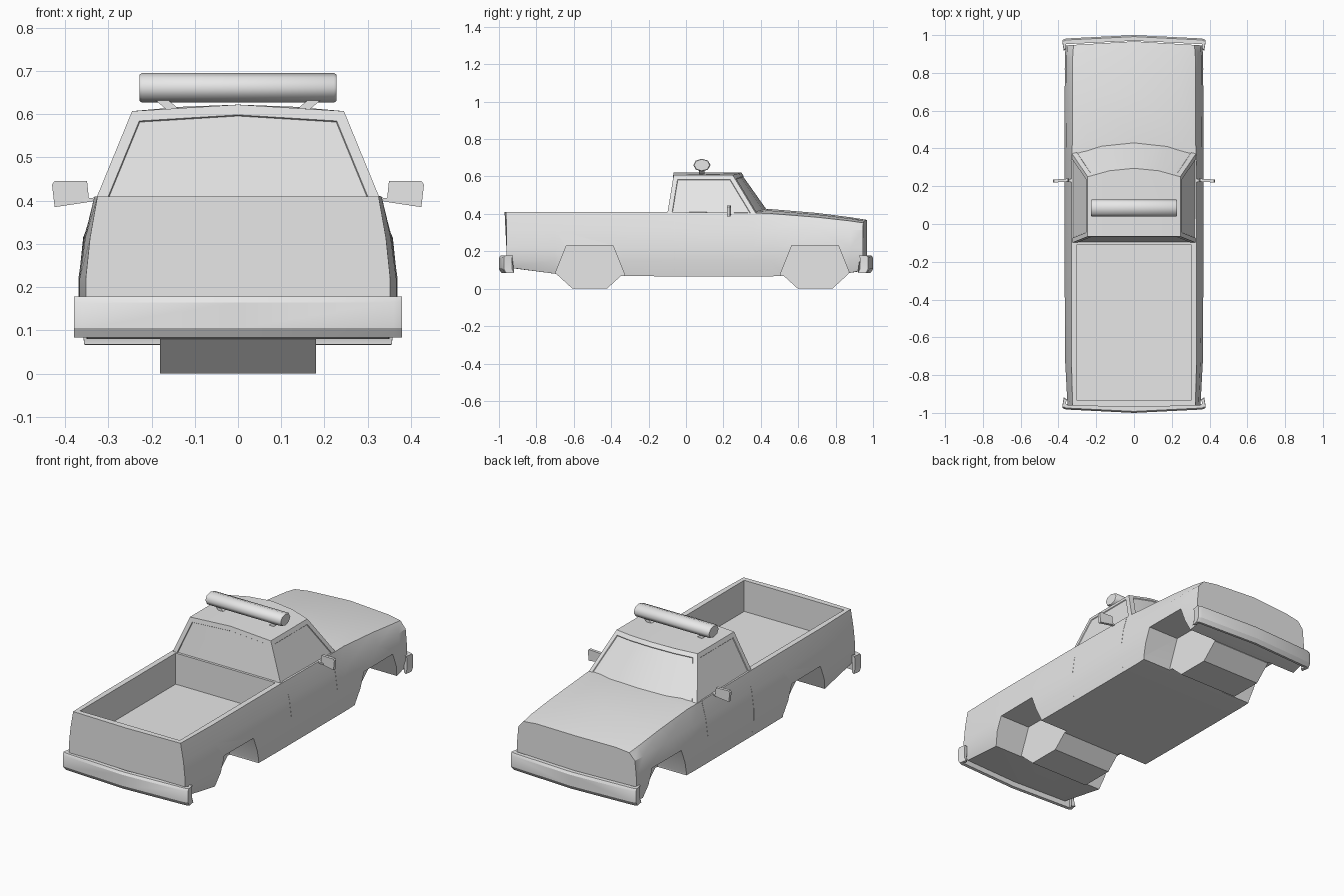
import bpy, bmesh, math
from mathutils import Vector

if "Cube" in bpy.data.objects:
    bpy.data.objects.remove(bpy.data.objects["Cube"])

paint = bpy.data.materials.new("light grey")
paint.diffuse_color = (0.8, 0.8, 0.8, 1)
paint.use_nodes = True
paint.node_tree.nodes["Principled BSDF"].inputs["Base Color"].default_value = paint.diffuse_color


def finish(name, bm, angle=35):
    bmesh.ops.remove_doubles(bm, verts=bm.verts, dist=1e-5)
    bmesh.ops.recalc_face_normals(bm, faces=bm.faces)
    me = bpy.data.meshes.new(name)
    bm.to_mesh(me)
    bm.free()
    ob = bpy.data.objects.new(name, me)
    bpy.context.collection.objects.link(ob)
    me.materials.append(paint)
    me.shade_smooth()
    me.set_sharp_from_angle(angle=math.radians(angle))
    return ob


def loft(name, rings, angle=35):
    """Skin closed rings and cap both ends."""
    bm = bmesh.new()
    vs = [[bm.verts.new(p) for p in r] for r in rings]
    n = len(vs[0])
    for a, b in zip(vs, vs[1:]):
        for i in range(n):
            bm.faces.new((a[i], a[(i + 1) % n], b[(i + 1) % n], b[i]))
    bm.faces.new(vs[0])
    bm.faces.new(vs[-1])
    return finish(name, bm, angle)


def prism(name, yz, x0, x1):
    return loft(name, [[(x, y, z) for y, z in yz] for x in (x0, x1)])


def box(name, lo, hi):
    yz = [(lo[1], lo[2]), (hi[1], lo[2]), (hi[1], hi[2]), (lo[1], hi[2])]
    return prism(name, yz, lo[0], hi[0])


# Body shell: y, bottom z, half widths (bottom, belt, shoulder, top), top edge z, centre z
stations = [
    (-0.96, .115, .33, .352, .342, .325, .41, .41),
    (-0.70, .08, .35, .366, .353, .332, .41, .41),
    (-0.34, .068, .355, .368, .355, .332, .41, .41),
    (-0.09, .066, .355, .368, .355, .332, .41, .41),
    (0.36, .066, .355, .368, .355, .33, .405, .42),
    (0.45, .066, .355, .368, .357, .325, .402, .426),
    (0.70, .075, .355, .368, .358, .325, .382, .405),
    (0.88, .085, .35, .366, .357, .325, .362, .382),
    (0.945, .10, .345, .362, .353, .32, .352, .368),
]
rings = []
for y, zb, xb, xm, xs, xt, zt, zc in stations:
    half = [(0, zb), (xb, zb), (xm, .15), (xm, .22), (xs, .315), (xt, zt),
            (xt * .75, zt + (zc - zt) * .65), (0, zc)]
    ring = half + [(-x, z) for x, z in half[-2:0:-1]]
    bow = .022 if y > .9 else (-.01 if y < -.9 else 0)
    rings.append([(x, y + bow * (1 - abs(x) / .37), z) for x, z in ring])
body = loft("body_shell", rings, 32)

# Cut the load bed and four wheel arches
cutters = [box("bed_cutter", (-.302, -.935, .24), (.302, -.108, .6))]
for yc in (-.515, .69):
    arch = [(yc - .19, .0), (yc - .185, .08), (yc - .125, .23),
            (yc + .125, .23), (yc + .185, .08), (yc + .19, .0)]
    for s in (-1, 1):
        cutters.append(prism("arch_cutter", arch, s * .18, s * .5))
for c in cutters:
    c.hide_render = True
    m = body.modifiers.new("cut", 'BOOLEAN')
    m.operation, m.object, m.solver = 'DIFFERENCE', c, 'EXACT'
bpy.context.view_layer.update()
dg = bpy.context.evaluated_depsgraph_get()
cut = bpy.data.meshes.new_from_object(body.evaluated_get(dg))
body.modifiers.clear()
body.data = cut
cut.shade_smooth()
cut.set_sharp_from_angle(angle=math.radians(32))
for c in cutters:
    bpy.data.objects.remove(c)

# Axle housings between the arches, reaching the ground
for label, yc in (("rear", -.515), ("front", .69)):
    prism(label + "_axle_housing", [(yc - .18, .08), (yc - .092, 0), (yc + .092, 0),
          (yc + .18, .08), (yc + .12, .2), (yc - .12, .2)], -.18, .18)

# Cab with recessed windows
base = [(0, -.1, .40), (.33, -.1, .40), (.33, .375, .40), (.18, .428, .40), (0, .452, .40)]
roof = [(0, -.066, .622), (.245, -.066, .607), (.245, .25, .607), (.13, .282, .617), (0, .295, .622)]
bm = bmesh.new()


def mirrored(pts):
    right = [bm.verts.new(p) for p in pts]
    left = [bm.verts.new((-p[0], p[1], p[2])) if p[0] else right[i]
            for i, p in enumerate(pts)]
    return right, left


panes = {"rear": [], "right": [], "left": [], "front": []}
for b, t, side in zip(mirrored(base), mirrored(roof), ("right", "left")):
    for i, key in enumerate(("rear", side, "front", "front")):
        panes[key].append(bm.faces.new((b[i], b[i + 1], t[i + 1], t[i])))
    bm.faces.new((t[0], t[1], t[2], t[3], t[4]))
bmesh.ops.recalc_face_normals(bm, faces=bm.faces)
for key, faces in panes.items():
    bmesh.ops.inset_region(bm, faces=faces, thickness=.024, depth=0, use_even_offset=True)
    bmesh.ops.inset_region(bm, faces=faces, thickness=.002, depth=-.004, use_even_offset=True)
finish("cab", bm, 30)


# Bumpers: bowed bars with ends wrapping around the body
def bumper(name, s):
    path = [(-.372, .93), (-.379, .972), (-.36, .98), (0, .998),
            (.36, .98), (.379, .972), (.372, .93)]
    rs = []
    for x, y in path:
        end = abs(x) > .365
        inx = x - math.copysign(.018, x) if end else x
        iny = y if y < .95 else y - .028
        mx, my = (x, y) if y < .95 else (x, y + .002)
        rs.append([(inx, s * iny, .085), (x, s * (y - .012), .083), (mx, s * my, .105),
                   (mx, s * my, .165), (x, s * (y - .006), .178), (inx, s * iny, .178)])
    loft(name, rs, 30)


bumper("front_bumper", 1)
bumper("rear_bumper", -1)

# Roof light bar with feet
profile = [(.085 + .046 * math.cos(a), .661 + .034 * math.sin(a))
           for a in (math.pi / 4 * k for k in range(8))]
loft("light_bar", [[(x, .085 + (y - .085) * f, .661 + (z - .661) * f) for y, z in profile]
                   for x, f in ((-.228, .9), (-.222, 1), (.222, 1), (.228, .9))], 50)
for s, n in ((1, "right"), (-1, "left")):
    loft(n + "_bar_foot", [[(s * x, y, z) for x, y in ((a, .07), (b, .07), (b, .1), (a, .1))]
                           for z, a, b in ((.606, .13, .16), (.64, .17, .20))])
    # Door mirrors
    loft(n + "_mirror", [[(s * x, y + d + (x - .385) * -.06, z) for x, z in
                          ((.344, .397), (.424, .385), (.43, .437), (.424, .446), (.349, .445))
                          ] for y, d in ((.23, -.008), (.23, .008))])
    loft(n + "_mirror_stem", [[(s * x, .23 + dy, z + dz) for dy, dz in
                               ((-.008, -.004), (.008, -.004), (.008, .004), (-.008, .004))]
                              for x, z in ((.315, .405), (.36, .40))])
    # Door seams: thin upright strips following the body side
    for y, lbl in ((-.062, "rear"), (.335, "front")):
        side = [(.3585, .09), (.3685, .16), (.3685, .22), (.3555, .315), (.3325, .4)]
        ring = side + [(x - .01, z) for x, z in side[::-1]]
        loft(n + "_" + lbl + "_door_seam",
             [[(s * (x + .0005), y + d, z) for x, z in ring] for d in (-.002, .002)])
